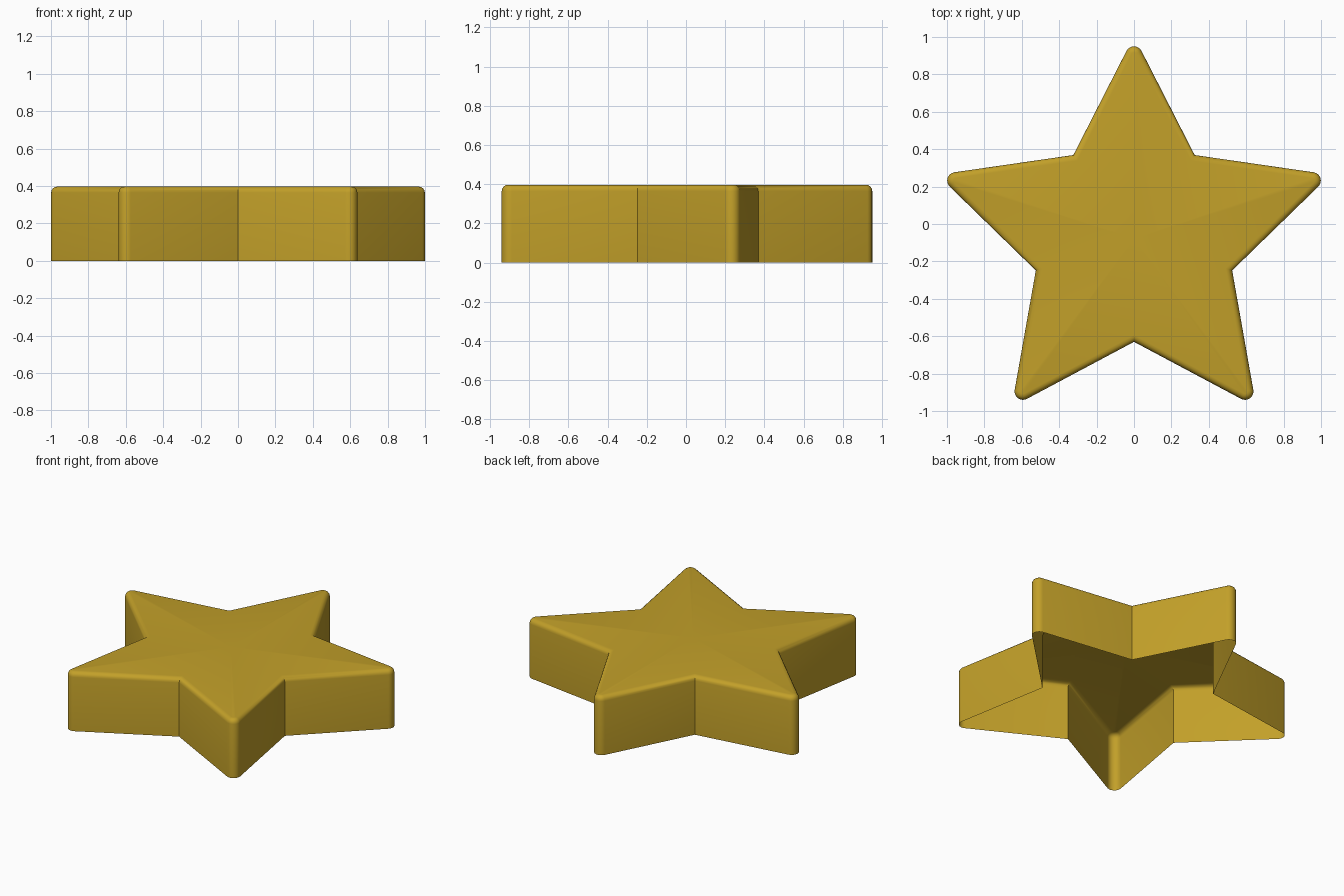
import bpy, bmesh, math

if "Cube" in bpy.data.objects:
    bpy.data.objects.remove(bpy.data.objects["Cube"])

H, BEVEL = 0.397, 0.032        # height and top edge rounding
CY, VALLEY = -0.078, 0.552     # star centre and valley radius
TIP_R = 0.045                  # tip rounding radius
TIP_D = [0.983, 1.003, 1.01, 1.01, 1.003]   # distance of tip arc centres
SPREAD = math.radians(63)      # half sweep of each tip arc
ARC = 8

gold = bpy.data.materials.new("gold")
gold.diffuse_color = (0.54, 0.35, 0.022, 1)
gold.use_nodes = True
gold.node_tree.nodes["Principled BSDF"].inputs["Base Color"].default_value = gold.diffuse_color


def outline(off):
    """Star outline shrunk inward by off."""
    pts = []
    for i in range(5):
        a = math.radians(90 - 72 * i)
        cx, cy = TIP_D[i] * math.cos(a), CY + TIP_D[i] * math.sin(a)
        for k in range(ARC + 1):
            t = a + SPREAD - 2 * SPREAD * k / ARC
            pts.append((cx + (TIP_R - off) * math.cos(t),
                        cy + (TIP_R - off) * math.sin(t)))
        v = a - math.radians(36)
        r = VALLEY - off * 1.126
        pts.append((r * math.cos(v), CY + r * math.sin(v)))
    return pts


# open-bottomed star shell: wall, rounded rim, flat top
bm = bmesh.new()
levels = [(0, 0)]
for k in range(5):
    t = math.pi / 2 * k / 4
    levels.append((BEVEL * (1 - math.cos(t)), H - BEVEL + BEVEL * math.sin(t)))
rings = [[bm.verts.new((x, y, z)) for x, y in outline(o)] for o, z in levels]
n = len(rings[0])
for lo, hi in zip(rings, rings[1:]):
    for i in range(n):
        j = (i + 1) % n
        bm.faces.new((lo[j], lo[i], hi[i], hi[j]))
centre = bm.verts.new((0, CY, H))
for i in range(n):
    bm.faces.new((rings[-1][(i + 1) % n], rings[-1][i], centre))

mesh = bpy.data.meshes.new("star_shell")
bm.to_mesh(mesh)
bm.free()
mesh.materials.append(gold)
star = bpy.data.objects.new("star_shell", mesh)
bpy.context.collection.objects.link(star)
bpy.context.view_layer.objects.active = star
star.select_set(True)
bpy.ops.object.shade_smooth_by_angle(angle=math.radians(35))
